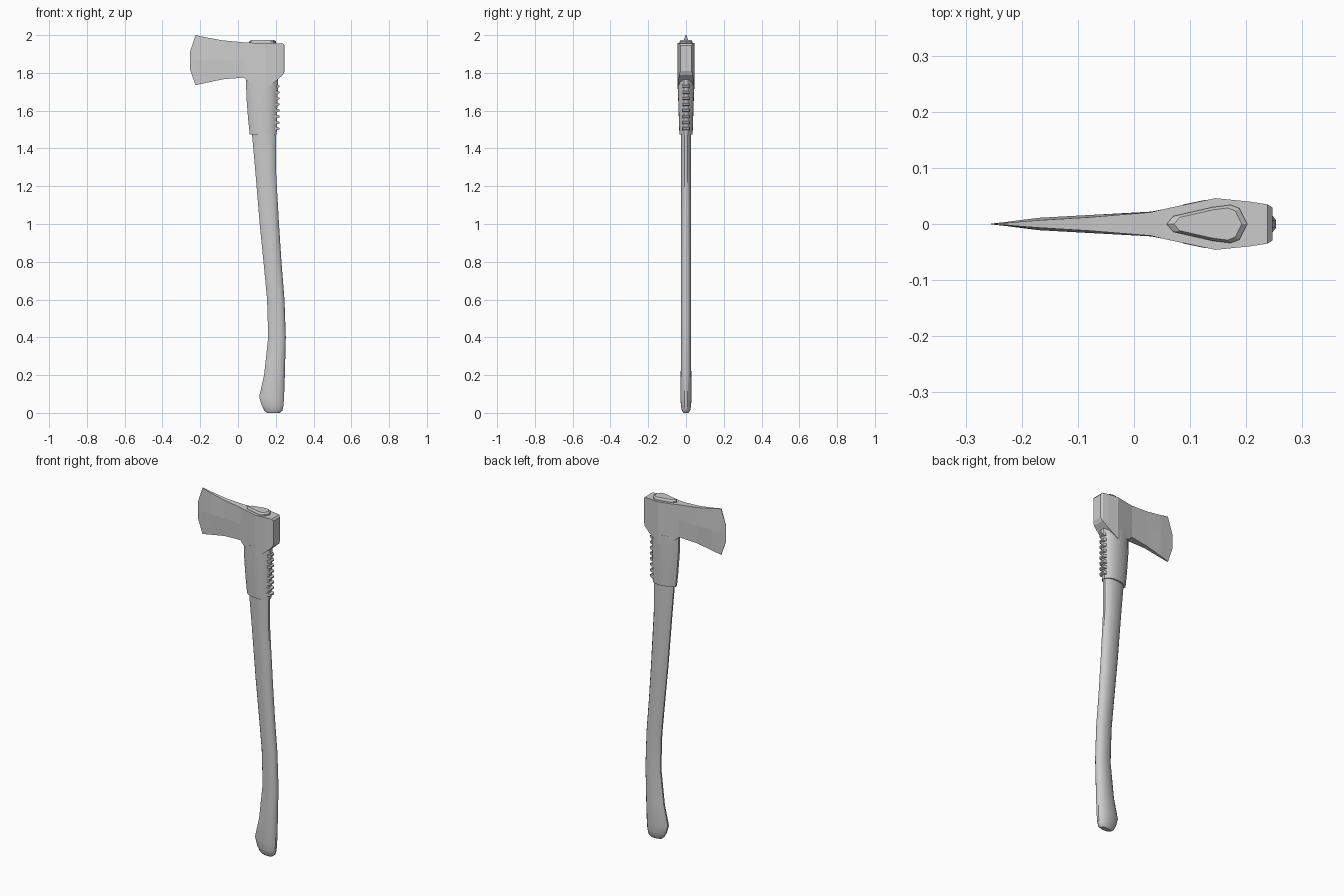
import bpy, bmesh, math

cube = bpy.data.objects.get("Cube")
if cube:
    bpy.data.objects.remove(cube, do_unlink=True)

GREY = (0.6, 0.6, 0.6, 1)
grey = bpy.data.materials.new("plain grey")
grey.use_nodes = True
grey.diffuse_color = GREY
grey.node_tree.nodes["Principled BSDF"].inputs["Base Color"].default_value = GREY


def loft(name, rings, angle=None):
    """Skin a list of equal-length point rings and cap both ends."""
    bm = bmesh.new()
    rows = [[bm.verts.new(p) for p in ring] for ring in rings]
    n = len(rows[0])
    for a, b in zip(rows, rows[1:]):
        for i in range(n):
            j = (i + 1) % n
            bm.faces.new((a[i], a[j], b[j], b[i]))
    bm.faces.new(rows[0])
    bm.faces.new(rows[-1])
    bmesh.ops.recalc_face_normals(bm, faces=bm.faces)
    mesh = bpy.data.meshes.new(name)
    bm.to_mesh(mesh)
    bm.free()
    mesh.materials.append(grey)
    ob = bpy.data.objects.new(name, mesh)
    bpy.context.collection.objects.link(ob)
    if angle:
        bpy.ops.object.select_all(action='DESELECT')
        ob.select_set(True)
        bpy.context.view_layer.objects.active = ob
        bpy.ops.object.shade_smooth_by_angle(angle=math.radians(angle))
    return ob


def egg(z, x0, x1, half, skew=0.2, sides=14):
    """Egg-shaped level ring, fuller toward +x."""
    ring = []
    for i in range(sides):
        t = math.tau * (i + 0.5) / sides
        ring.append(((x0 + x1) / 2 + (x1 - x0) / 2 * math.cos(t) / math.cos(math.pi / sides),
                     half * math.sin(t) * (1 + skew * math.cos(t)), z))
    return ring


# Curved handle: height, front edge, back edge, half thickness
handle = [(0, .155, .222, .014), (.012, .14, .235, .022), (.04, .125, .241, .027),
          (.085, .112, .244, .03), (.2, .138, .248, .028), (.4, .16, .253, .026),
          (.6, .154, .246, .026), (.8, .135, .23, .026), (1, .115, .217, .026),
          (1.3, .09, .2, .026), (1.5, .072, .2, .028), (1.8, .06, .2, .03)]
loft("handle", [egg(*s) for s in handle], 40)

# Thicker sleeve under the head
sleeve = [(1.475, .062, .205, .035), (1.56, .053, .206, .038),
          (1.68, .044, .21, .042), (1.77, .043, .212, .043)]
loft("sleeve", [egg(*s) for s in sleeve], 40)

# Grip ridges up the back of the sleeve
for k in range(8):
    z = 1.505 + k * .032
    loft("grip_ridge", [[(x, y, z + h) for y, h in
                         ((-w, -t), (w, -t), (w, t), (-w, t))]
                        for x, w, t in ((.19, .022, .009), (.21, .02, .008), (.219, .015, .004))])

# Axe head: x, top, bottom, half width, edge narrowing
stations = [(-.255, 1.91, 1.82, .0006, 1), (-.225, 2, 1.735, .004, .6),
            (-.17, 1.988, 1.747, .011, .6), (-.08, 1.972, 1.766, .016, .75),
            (.03, 1.962, 1.775, .022, .95), (.055, 1.96, 1.752, .027, 1),
            (.145, 1.958, 1.715, .046, 1), (.205, 1.957, 1.76, .04, 1),
            (.238, 1.956, 1.79, .035, 1), (.247, 1.945, 1.81, .029, 1)]
head = []
for x, top, low, w, narrow in stations:
    mid = (top + low) / 2
    e = w * narrow
    head.append([(x, -e, low), (x, e, low), (x, w, mid),
                 (x, e, top), (x, -e, top), (x, -w, mid)])
loft("axe_head", head)

# Teardrop end of the handle standing proud of the head
outline = [(.058, 0), (.07, .014), (.14, .03), (.172, .034), (.188, .028), (.202, 0)]
outline += [(x, -y) for x, y in outline[-2:0:-1]]


def teardrop(z, scale):
    return [(.14 + (x - .14) * scale, y * scale, z) for x, y in outline]


loft("handle_end", [teardrop(1.94, 1), teardrop(1.966, 1), teardrop(1.974, .84)])
